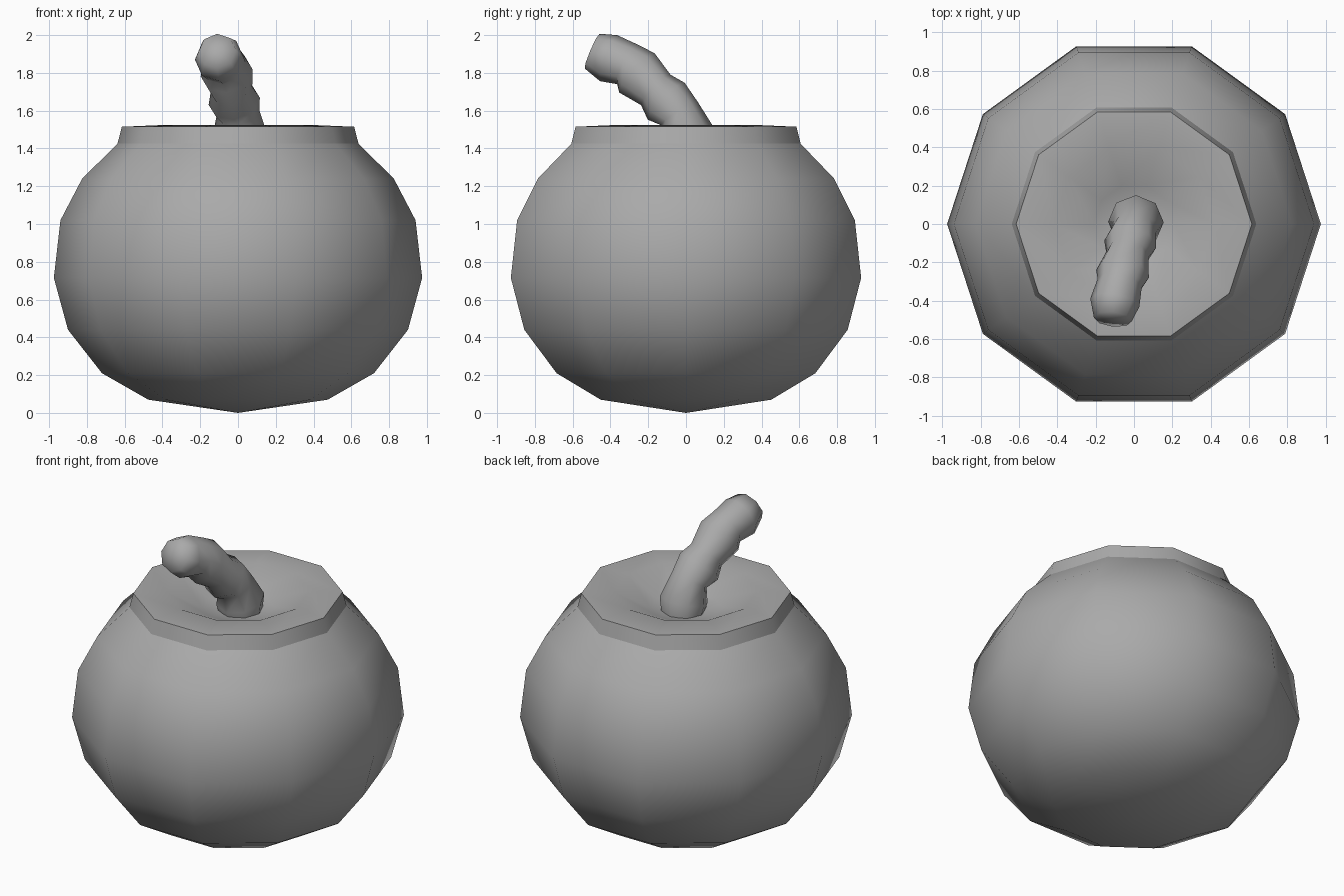
import bpy, bmesh, math
from mathutils import Vector

cube = bpy.data.objects.get("Cube")
if cube:
    bpy.data.objects.remove(cube, do_unlink=True)

GREY = (0.4, 0.4, 0.4, 1)
mat = bpy.data.materials.new("mid grey")
mat.use_nodes = True
mat.diffuse_color = GREY
bsdf = mat.node_tree.nodes["Principled BSDF"]
bsdf.inputs["Base Color"].default_value = GREY


def loft(name, rings, sides, sharp=()):
    """Skin rings of (centre, radius, axis u, axis v); radius 0 makes a pole."""
    bm = bmesh.new()
    loops = []
    for c, r, u, v in rings:
        if r == 0:
            loops.append([bm.verts.new(c)] * sides)
        else:
            angles = [math.tau * i / sides for i in range(sides)]
            loops.append([bm.verts.new(c + r * (u * math.cos(a) + v * math.sin(a)))
                          for a in angles])
    for low, high in zip(loops, loops[1:]):
        for i in range(sides):
            j = (i + 1) % sides
            corners = dict.fromkeys((low[i], low[j], high[j], high[i]))
            bm.faces.new(list(corners)).smooth = True
    # Crease chosen rings
    for k in sharp:
        for i in range(sides):
            bm.edges.get((loops[k][i], loops[k][(i + 1) % sides])).smooth = False
    bmesh.ops.recalc_face_normals(bm, faces=bm.faces)
    mesh = bpy.data.meshes.new(name)
    bm.to_mesh(mesh)
    bm.free()
    mesh.materials.append(mat)
    obj = bpy.data.objects.new(name, mesh)
    bpy.context.collection.objects.link(obj)
    return obj


# Round ten-sided body with a tapered rim and a dished top: (radius, height)
profile = [(0, 0), (0.475, 0.07), (0.72, 0.21), (0.9, 0.44), (0.975, 0.715),
           (0.94, 1.02), (0.825, 1.24), (0.638, 1.425), (0.615, 1.515),
           (0.42, 1.523), (0.21, 1.42), (0, 1.39)]
X, Y = Vector((1, 0, 0)), Vector((0, 1, 0))
loft("body", [(Vector((0, 0, z)), r, X, Y) for r, z in profile], 10, sharp=(7, 8))

# Bent, knuckled stem: (x, y, z, radius)
path = [(0.01, 0.02, 1.37, 0.125), (0.01, 0.01, 1.47, 0.145),
        (0, -0.035, 1.585, 0.115), (-0.02, -0.105, 1.65, 0.138),
        (-0.035, -0.16, 1.71, 0.112), (-0.06, -0.26, 1.80, 0.14),
        (-0.075, -0.31, 1.845, 0.118), (-0.1, -0.41, 1.878, 0.13),
        (-0.11, -0.497, 1.915, 0.1)]
points = [Vector(p[:3]) for p in path]
rings = []
for i, c in enumerate(points):
    tangent = points[min(i + 1, len(points) - 1)] - points[max(i - 1, 0)]
    side = (X - tangent * X.dot(tangent) / tangent.length_squared).normalized()
    rings.append((c, path[i][3], side, tangent.normalized().cross(side)))
tip = points[-1]
rings.append((tip + tangent.normalized() * 0.01, 0, X, Y))
loft("stem", rings, 8)
